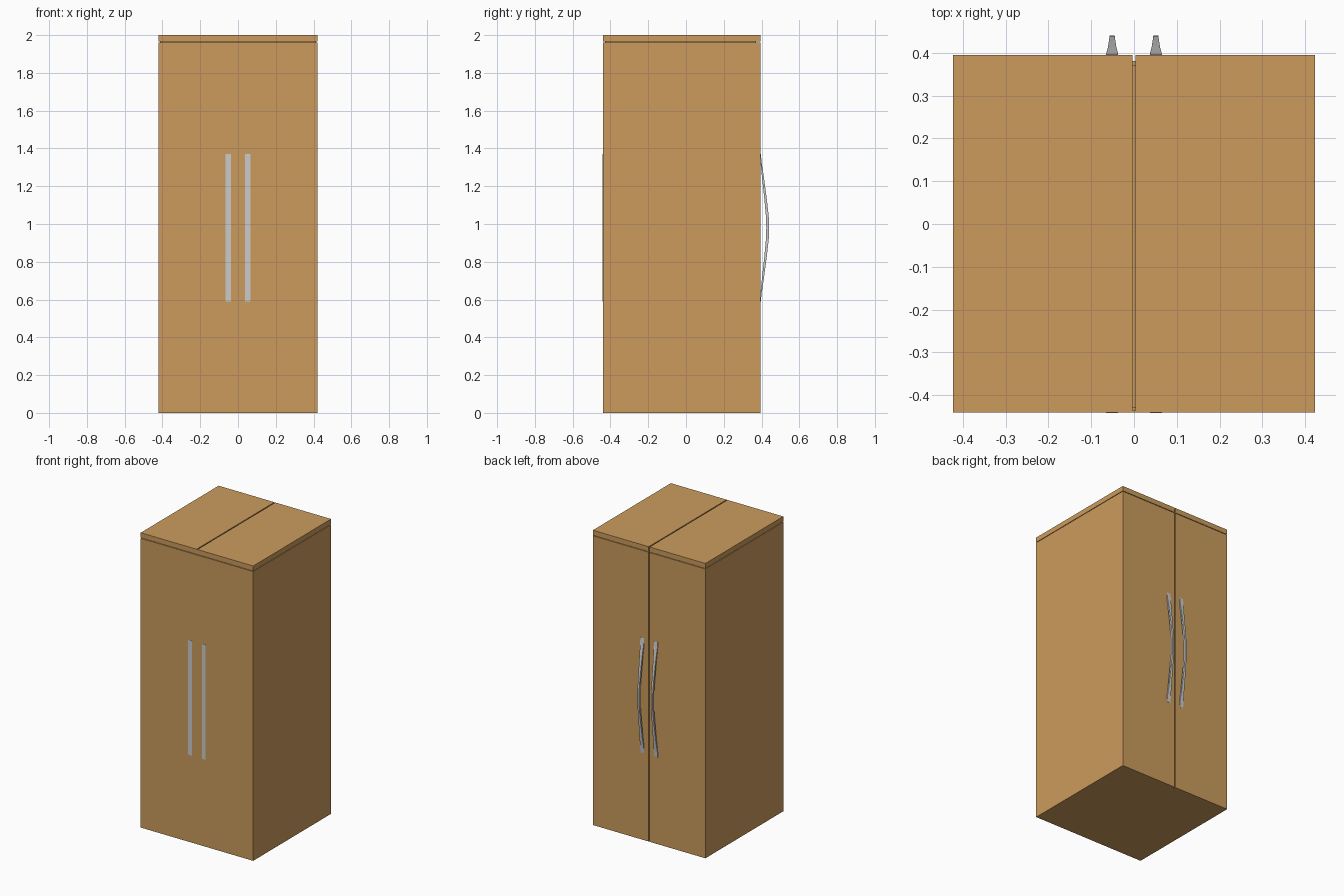
import bpy, bmesh

if "Cube" in bpy.data.objects:
    bpy.data.objects.remove(bpy.data.objects["Cube"])

wood = bpy.data.materials.new("wood")
wood.diffuse_color = (0.60, 0.33, 0.11, 1)
wood.use_nodes = True
wood.node_tree.nodes["Principled BSDF"].inputs["Base Color"].default_value = wood.diffuse_color


def box(name, x0, x1, y0, y1, z0, z1, mat=None):
    bm = bmesh.new()
    bmesh.ops.create_cube(bm, size=1)
    for v in bm.verts:
        v.co.x = x0 if v.co.x < 0 else x1
        v.co.y = y0 if v.co.y < 0 else y1
        v.co.z = z0 if v.co.z < 0 else z1
    return finish(name, bm, mat)


def finish(name, bm, mat=None):
    bmesh.ops.recalc_face_normals(bm, faces=bm.faces)
    me = bpy.data.meshes.new(name)
    bm.to_mesh(me)
    bm.free()
    if mat:
        me.materials.append(mat)
    ob = bpy.data.objects.new(name, me)
    bpy.context.collection.objects.link(ob)
    return ob


W, FRONT, BACK, DOOR = 0.422, -0.44, 0.395, 0.38
SEAM, GAP = 1.962, 0.0035

# Main cabinet and the narrow core that closes the seam under the lid
box("cabinet", -W, W, FRONT, DOOR, 0, SEAM, wood)
box("lid_core", -W + 0.01, W - 0.01, FRONT + 0.01, DOOR - 0.01, SEAM, 1.985, wood)


def handle(name, cx):
    # Bowed bar: (z, inner y, outer y, half width), wide at the mounts, slim at the grip
    prof = [(0.0, 0.425, 0.4405, 0.006), (0.05, 0.424, 0.439, 0.006),
            (0.15, 0.415, 0.428, 0.0075), (0.27, 0.402, 0.412, 0.010),
            (0.35, 0.394, 0.400, 0.0135), (0.39, 0.394, 0.396, 0.014)]
    rows = [(-z, a, b, w) for z, a, b, w in prof[:0:-1]] + prof
    bm = bmesh.new()
    rings = []
    for z, a, b, w in rows:
        rings.append([bm.verts.new((cx + sx * w, y, 0.98 + z))
                      for sx, y in ((-1, a), (1, a), (1, b), (-1, b))])
    for r, s in zip(rings, rings[1:]):
        for i in range(4):
            j = (i + 1) % 4
            bm.faces.new((r[i], r[j], s[j], s[i]))
    bm.faces.new(rings[0])
    bm.faces.new(rings[-1])
    return finish(name, bm)


for side, s in (("left", -1), ("right", 1)):
    xs = sorted((s * GAP, s * W))
    # Thin door leaf and lid half on each side of the centre seam
    box(side + "_door", *xs, DOOR, BACK, 0, SEAM, wood)
    box(side + "_lid", *xs, FRONT, BACK, SEAM + 0.004, 2.0, wood)
    # Bowed handle on the doors and flat strip on the opposite face
    cx = s * 0.051
    handle(side + "_handle", cx)
    box(side + "_front_strip", cx - 0.014, cx + 0.014, FRONT - 0.001, FRONT + 0.002, 0.59, 1.37)

# Front edge joining the lid halves
box("lid_front_edge", -GAP, GAP, FRONT, FRONT + 0.004, SEAM + 0.004, 2.0, wood)
